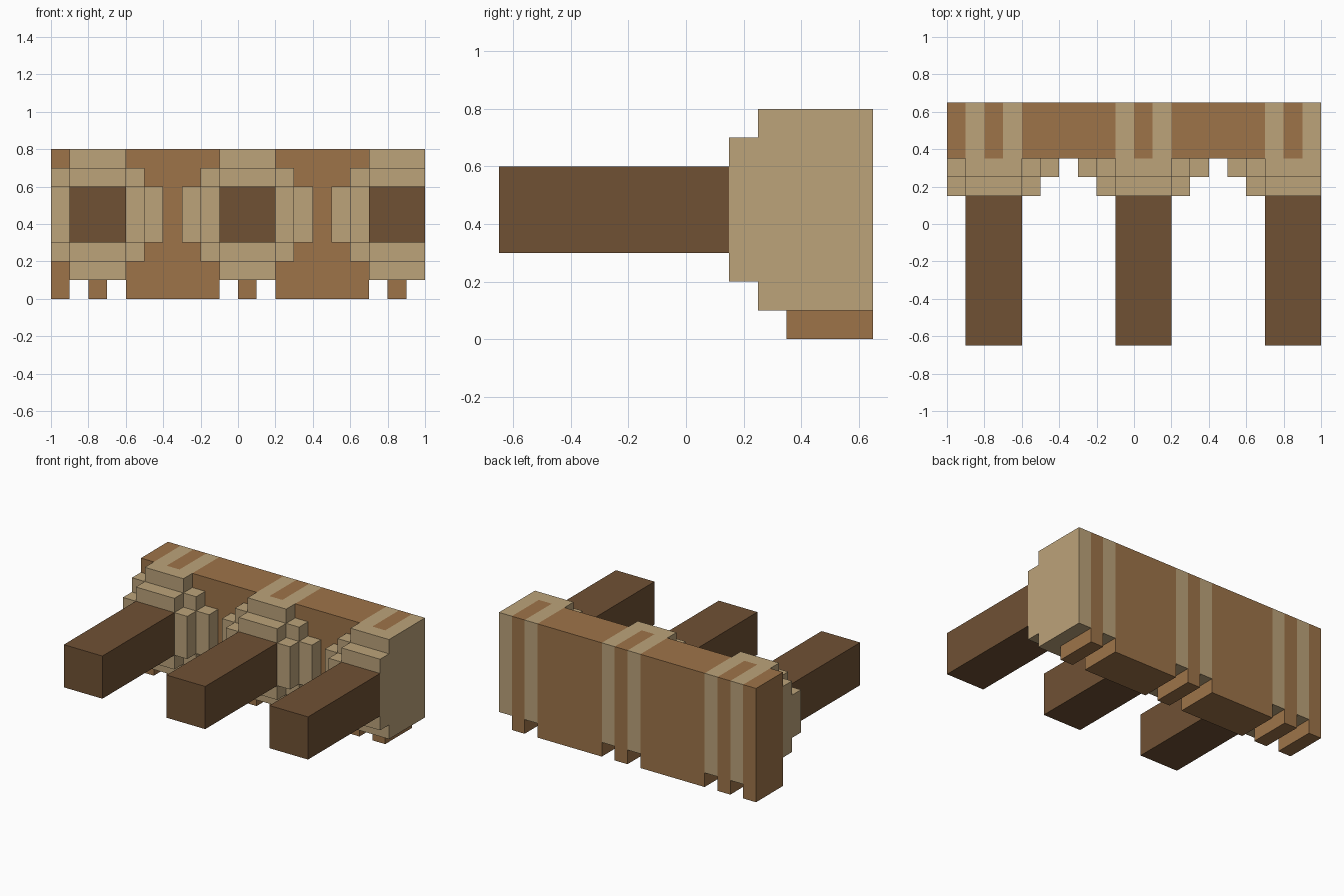
import bpy
import bmesh

cube = bpy.data.objects.get("Cube")
if cube:
    bpy.data.objects.remove(cube, do_unlink=True)


def material(name, rgb):
    """Flat material from 0-255 sRGB values."""
    lin = [((c / 255 + 0.055) / 1.055) ** 2.4 for c in rgb] + [1.0]
    m = bpy.data.materials.new(name)
    m.use_nodes = True
    m.diffuse_color = lin
    bsdf = m.node_tree.nodes["Principled BSDF"]
    bsdf.inputs["Base Color"].default_value = lin
    bsdf.inputs["Roughness"].default_value = 0.9
    return m


TAN = material("pale wood", (188, 163, 122))
BROWN = material("mid brown wood", (158, 116, 73))
DARK = material("dark brown wood", (112, 81, 52))


def extrude_outline(name, outline, y0, y1, mat):
    """Extrude an (x, z) outline along y from y0 to y1."""
    bm = bmesh.new()
    face = bm.faces.new([bm.verts.new((x, y0, z)) for x, z in outline])
    grown = bmesh.ops.extrude_face_region(bm, geom=[face])["geom"]
    for v in grown:
        if isinstance(v, bmesh.types.BMVert):
            v.co.y = y1
    bmesh.ops.recalc_face_normals(bm, faces=bm.faces)
    mesh = bpy.data.meshes.new(name)
    bm.to_mesh(mesh)
    bm.free()
    mesh.materials.append(mat)
    obj = bpy.data.objects.new(name, mesh)
    bpy.context.collection.objects.link(obj)
    return obj


def box(name, x, y, z, mat):
    outline = [(x[0], z[0]), (x[1], z[0]), (x[1], z[1]), (x[0], z[1])]
    return extrude_outline(name, outline, y[0], y[1], mat)


def stepped_outline(cx, steps):
    """Symmetric stepped outline from (half width, z low, z high), cut at the wall ends."""
    right = [(w, z) for w, lo, hi in steps for z in (lo, hi)]
    pts = right + [(-w, z) for w, z in reversed(right)]
    out = []
    for x, z in pts:
        p = (round(max(-1.0, min(1.0, cx + x)), 4), z)
        if not out or p != out[-1]:
            out.append(p)
    return out


WALL_Y = (0.35, 0.65)
BACK_STEPS = [(0.15, 0.1, 0.2), (0.25, 0.2, 0.3), (0.35, 0.3, 0.6),
              (0.25, 0.6, 0.7), (0.15, 0.7, 0.8)]
FRONT_STEPS = [(0.15, 0.2, 0.3), (0.25, 0.3, 0.6), (0.15, 0.6, 0.7)]

# Wall panels between the sockets
for name, x in (("right_end", (-1.0, -0.9)), ("right", (-0.6, -0.1)), ("left", (0.2, 0.7))):
    box("wall_panel_" + name, x, WALL_Y, (0.0, 0.8), BROWN)

# Beams with their stepped collars and striped wall blocks
for side, cx in (("right", -0.75), ("middle", 0.05), ("left", 0.85)):
    box("beam_" + side, (cx - 0.15, cx + 0.15), (-0.65, 0.15), (0.3, 0.6), DARK)
    extrude_outline("collar_front_" + side, stepped_outline(cx, FRONT_STEPS), 0.15, 0.25, TAN)
    extrude_outline("collar_back_" + side, stepped_outline(cx, BACK_STEPS), 0.25, 0.35, TAN)
    box("socket_strip_a_" + side, (cx - 0.15, cx - 0.05), WALL_Y, (0.1, 0.8), TAN)
    box("socket_strip_b_" + side, (cx + 0.05, cx + 0.15), WALL_Y, (0.1, 0.8), TAN)
    box("wall_slat_" + side, (cx - 0.05, cx + 0.05), WALL_Y, (0.0, 0.8), BROWN)
